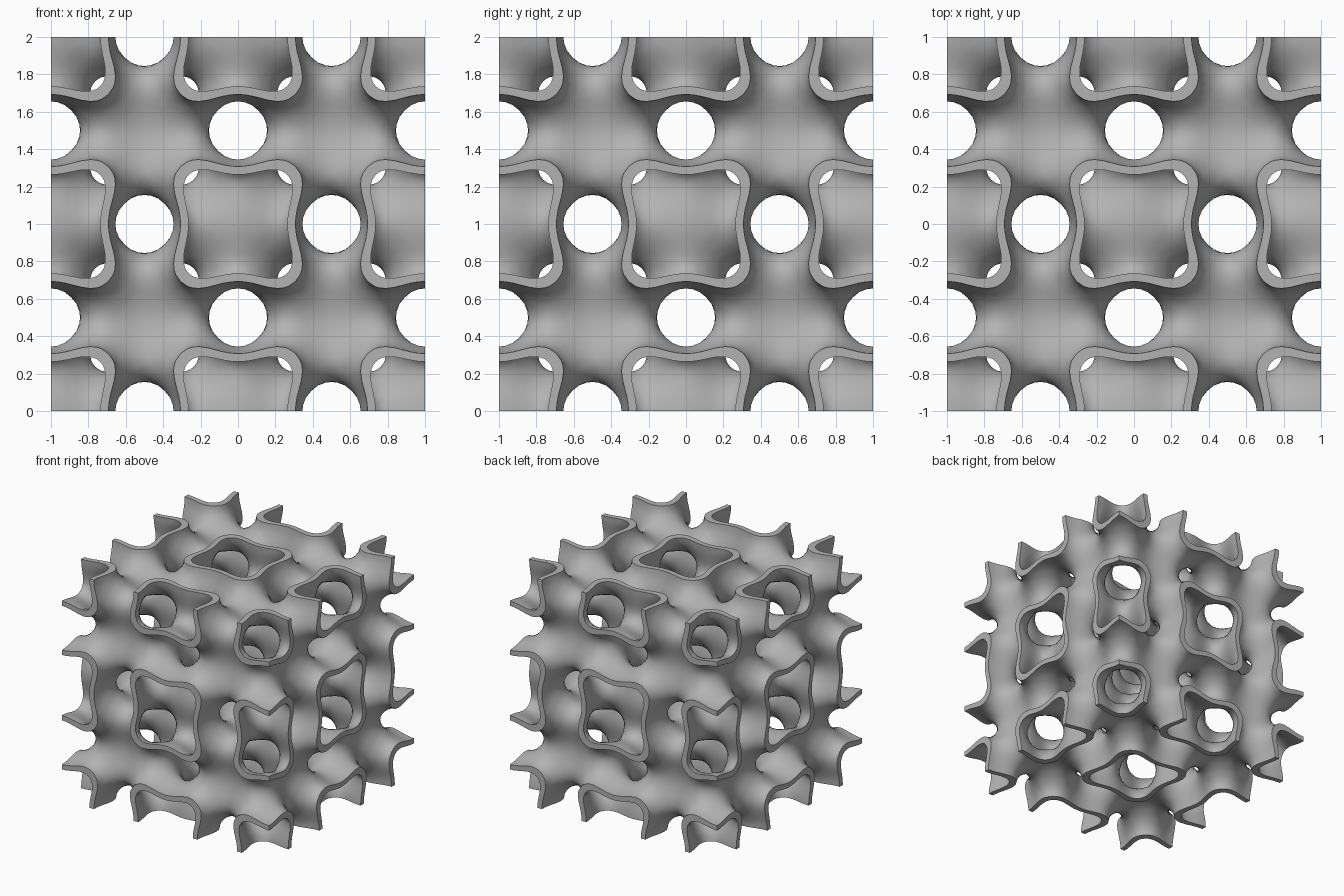
import bpy, bmesh, math
from itertools import product
from mathutils import Vector

if "Cube" in bpy.data.objects:
    bpy.data.objects.remove(bpy.data.objects["Cube"], do_unlink=True)

N = 48                 # lattice steps along each side
H = 2 / N
WALL = 0.65            # half width of the wall, in field units
K = 2 * math.pi        # one repeat per unit


def field(p):
    """Periodic field whose zero level is the middle of the wall."""
    a, b, c = (math.cos(K * v) for v in p)
    return 2 * (a * b + b * c + c * a) - 2 * (a * a + b * b + c * c) + 3


def gradient(p):
    a, b, c = (math.cos(K * v) for v in p)
    total = a + b + c
    return Vector([-K * math.sin(K * v) * (2 * (total - w) - 4 * w)
                   for v, w in zip(p, (a, b, c))])


def project(p, level):
    """Slide a point along the gradient onto a level of the field."""
    p = p.copy()
    for _ in range(10):
        error = level - field(p)
        if abs(error) < 1e-4:
            break
        g = gradient(p)
        p += g * (error / max(g.length_squared, 1e-6))
    return p


# Field samples; the outermost cells straddle the cube faces
def pos(i):
    return -1 + (i - 0.5) * H


SIZE = N + 2
values = {q: field([pos(i) for i in q]) for q in product(range(SIZE), repeat=3)}
AXES = ((1, 0, 0), (0, 1, 0), (0, 0, 1))


def add(a, b):
    return (a[0] + b[0], a[1] + b[1], a[2] + b[2])


def sub(a, b):
    return (a[0] - b[0], a[1] - b[1], a[2] - b[2])


# Find crossed lattice edges: each one gives a quad joining its four cells
crossings, quads = {}, []
for q, v in values.items():
    for axis in range(3):
        r = add(q, AXES[axis])
        if r not in values or (v > 0) == (values[r] > 0):
            continue
        point = Vector([pos(i) for i in q])
        point[axis] += H * v / (v - values[r])
        u, w = AXES[(axis + 1) % 3], AXES[(axis + 2) % 3]
        cells = [q, sub(q, u), sub(sub(q, u), w), sub(q, w)]
        inside = [c for c in cells if min(c) >= 0 and max(c) <= N]
        for c in inside:
            crossings.setdefault(c, []).append(point)
        if len(inside) == 4:
            quads.append(cells if v > 0 else cells[::-1])

# Two skins on either side of the middle surface
bm = bmesh.new()
outer, inner = {}, {}
for cell, points in crossings.items():
    mid = sum(points, Vector()) / len(points)
    mid = Vector([max(-1, min(1, v)) for v in mid])
    mid = project(mid, 0)
    for skin, level in ((outer, -WALL), (inner, WALL)):
        p = project(mid, level)
        p = Vector([max(-1, min(1, v)) for v in p])
        skin[cell] = bm.verts.new(p + Vector((0, 0, 1)))

edge_use = {}
for cells in quads:
    bm.faces.new([outer[c] for c in cells])
    bm.faces.new([inner[c] for c in reversed(cells)])
    for a, b in zip(cells, cells[1:] + cells[:1]):
        edge_use.setdefault(frozenset((a, b)), []).append((a, b))

# Flat rims closing the wall where the cube cuts it
for uses in edge_use.values():
    if len(uses) == 1:
        a, b = uses[0]
        bm.faces.new([outer[b], outer[a], inner[a], inner[b]])

bmesh.ops.delete(bm, geom=[v for v in bm.verts if not v.link_faces], context='VERTS')
bmesh.ops.recalc_face_normals(bm, faces=bm.faces)
mesh = bpy.data.meshes.new("lattice_shell")
bm.to_mesh(mesh)
bm.free()

# Plain grey finish
grey = bpy.data.materials.new("plain_grey")
grey.use_nodes = True
grey.diffuse_color = (0.45, 0.45, 0.45, 1)
grey.node_tree.nodes["Principled BSDF"].inputs["Base Color"].default_value = grey.diffuse_color
mesh.materials.append(grey)

shell = bpy.data.objects.new("lattice_shell", mesh)
bpy.context.collection.objects.link(shell)
bpy.ops.object.select_all(action='DESELECT')
shell.select_set(True)
bpy.context.view_layer.objects.active = shell
bpy.ops.object.shade_smooth_by_angle(angle=math.radians(40))
